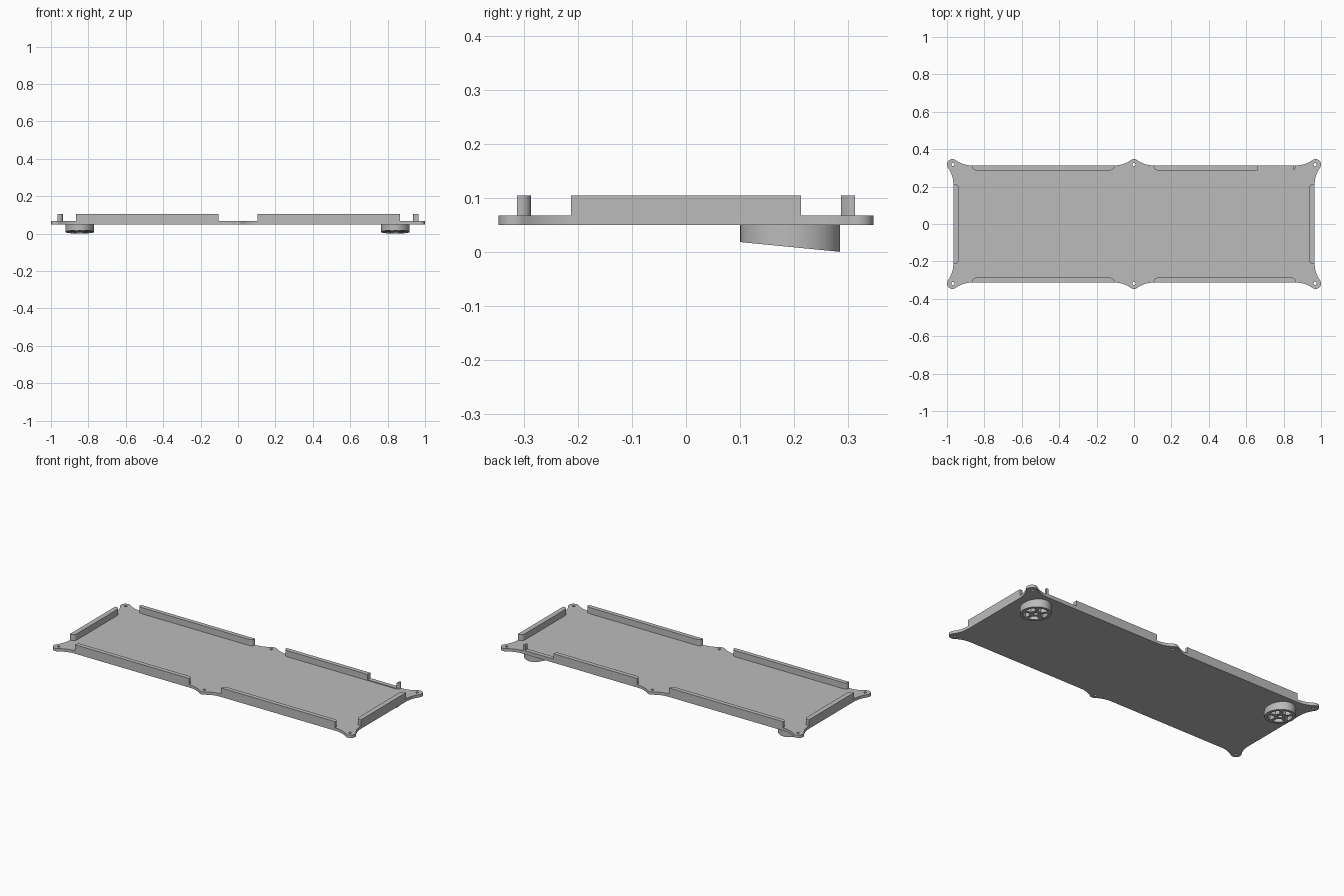
import bpy
from math import sin, cos, pi, atan2, sqrt, radians

cube = bpy.data.objects.get("Cube")
if cube:
    bpy.data.objects.remove(cube, do_unlink=True)

grey = bpy.data.materials.new("plain_grey")
grey.use_nodes = True
colour = (0.5, 0.5, 0.5, 1)
grey.diffuse_color = colour
grey.node_tree.nodes["Principled BSDF"].inputs["Base Color"].default_value = colour

BASE, DECK, TOP = 0.05, 0.067, 0.104
EAR_X, EAR_Y, EAR_R = 0.971, 0.318, 0.029
FILLET, DROP = 0.15, 0.005
EDGE_X, EDGE_Y = EAR_X - DROP, EAR_Y - DROP


def arc(cx, cy, rx, ry, start, end, n):
    return [(cx + rx * cos(start + (end - start) * i / n),
             cy + ry * sin(start + (end - start) * i / n)) for i in range(n + 1)]


def ring(cx, cy, rx, ry, n):
    return arc(cx, cy, rx, ry, 0, 2 * pi, n)[:-1]


def prism(name, loops, z0, z1):
    """Extrude flat outlines; inner loops become holes."""
    curve = bpy.data.curves.new(name, 'CURVE')
    curve.dimensions = '2D'
    curve.fill_mode = 'BOTH'
    curve.extrude = (z1 - z0) / 2
    for loop in loops:
        spline = curve.splines.new('POLY')
        spline.points.add(len(loop) - 1)
        for point, (x, y) in zip(spline.points, loop):
            point.co = (x, y, 0, 1)
        spline.use_cyclic_u = True
    obj = bpy.data.objects.new(name, curve)
    bpy.context.collection.objects.link(obj)
    bpy.ops.object.select_all(action='DESELECT')
    obj.select_set(True)
    bpy.context.view_layer.objects.active = obj
    bpy.ops.object.convert(target='MESH')
    obj = bpy.context.view_layer.objects.active
    mid = (z0 + z1) / 2
    for v in obj.data.vertices:
        v.co.z += mid
    # weld caps to sides
    bpy.ops.object.mode_set(mode='EDIT')
    bpy.ops.mesh.select_all(action='SELECT')
    bpy.ops.mesh.remove_doubles(threshold=0.00005)
    bpy.ops.mesh.normals_make_consistent(inside=False)
    bpy.ops.object.mode_set(mode='OBJECT')
    obj.data.materials.clear()
    obj.data.materials.append(grey)
    bpy.ops.object.shade_smooth_by_angle(angle=radians(30))
    return obj


# Deck plate: straight edges flaring into six rounded screw ears
reach = sqrt((EAR_R + FILLET) ** 2 - (FILLET - DROP) ** 2)
theta = atan2(FILLET - DROP, reach)
flare = arc(reach, FILLET - DROP, FILLET, FILLET, pi + theta, 1.5 * pi, 10)
quarter = arc(0, EAR_Y, EAR_R, EAR_R, pi / 2, theta, 6)[:-1]
quarter += [(u, EAR_Y + v) for u, v in flare]
quarter += [(EAR_X - u, EAR_Y + v) for u, v in reversed(flare)]
quarter += arc(EAR_X, EAR_Y, EAR_R, EAR_R, pi - theta, theta - pi / 2, 20)[1:-1]
quarter += [(EAR_X + v, EAR_Y - u) for u, v in flare]
right = quarter + [(x, -y) for x, y in reversed(quarter)]
outline = right + [(-x, y) for x, y in reversed(right)][1:-1]
holes = [ring(x, y, 0.008, 0.008, 20)
         for x in (-EAR_X + 0.003, 0, EAR_X - 0.003) for y in (-EAR_Y, EAR_Y)]
prism("deck_plate", [outline] + holes, BASE, DECK)


# Rim walls with rounded inner corners
def wall_outline(a, b, outer, thick, round_a=True, round_b=True):
    r, inner = 0.02, outer - thick
    loop = [(a, outer), (b, outer)]
    loop += arc(b - r, inner + r, r, r, 0, -pi / 2, 6) if round_b else [(b, inner)]
    loop += arc(a + r, inner + r, r, r, -pi / 2, -pi, 6) if round_a else [(a, inner)]
    return loop


X0, X1, THICK = 0.105, 0.865, 0.026
NOTCH, POST = 0.66, 0.852
long_wall = wall_outline(X0, X1, EDGE_Y, THICK)
prism("front_wall_left", [[(x, -y) for x, y in long_wall]], DECK - 0.001, TOP)
prism("front_wall_right", [[(-x, -y) for x, y in long_wall]], DECK - 0.001, TOP)
prism("back_wall_right", [[(-x, y) for x, y in long_wall]], DECK - 0.001, TOP)

# Back left wall has a lowered notch with a small post at its end
prism("back_wall_left", [wall_outline(X0, NOTCH, EDGE_Y, THICK, True, False)],
      DECK - 0.001, TOP)
prism("back_wall_notch_sill", [wall_outline(NOTCH, POST, EDGE_Y, THICK, False, False)],
      DECK - 0.001, 0.072)
post = [(POST, EDGE_Y), (X1, EDGE_Y), (X1, EDGE_Y - 0.012),
        (X1 - 0.006, EDGE_Y - 0.021), (POST, EDGE_Y - THICK)]
prism("back_wall_post", [post], DECK - 0.001, TOP)

end_wall = wall_outline(-0.213, 0.213, EDGE_X, 0.03)
for name, side in (("left_end_wall", 1), ("right_end_wall", -1)):
    prism(name, [[(side * y, x) for x, y in end_wall]], DECK - 0.001, TOP)

# Sloped oval feet with hollow pockets between spokes
FOOT_Y, RX, RY = 0.193, 0.077, 0.0925
for name, cx in (("left_foot", 0.841), ("right_foot", -0.846)):
    loops = [ring(cx, FOOT_Y, RX, RY, 48), ring(cx, FOOT_Y, 0.013, 0.013, 20)]
    for i in range(5):
        mid = pi / 2 + i * 2 * pi / 5
        loops.append(arc(cx, FOOT_Y, RX * 0.8, RY * 0.8, mid - 0.48, mid + 0.48, 8)
                     + arc(cx, FOOT_Y, RX * 0.38, RY * 0.38, mid + 0.35, mid - 0.35, 5))
    foot = prism(name, loops, 0, BASE + 0.0005)
    for v in foot.data.vertices:
        if v.co.z < BASE / 2:
            v.co.z = 0.018 * (FOOT_Y + RY - v.co.y) / (2 * RY)
    foot.data.update()
